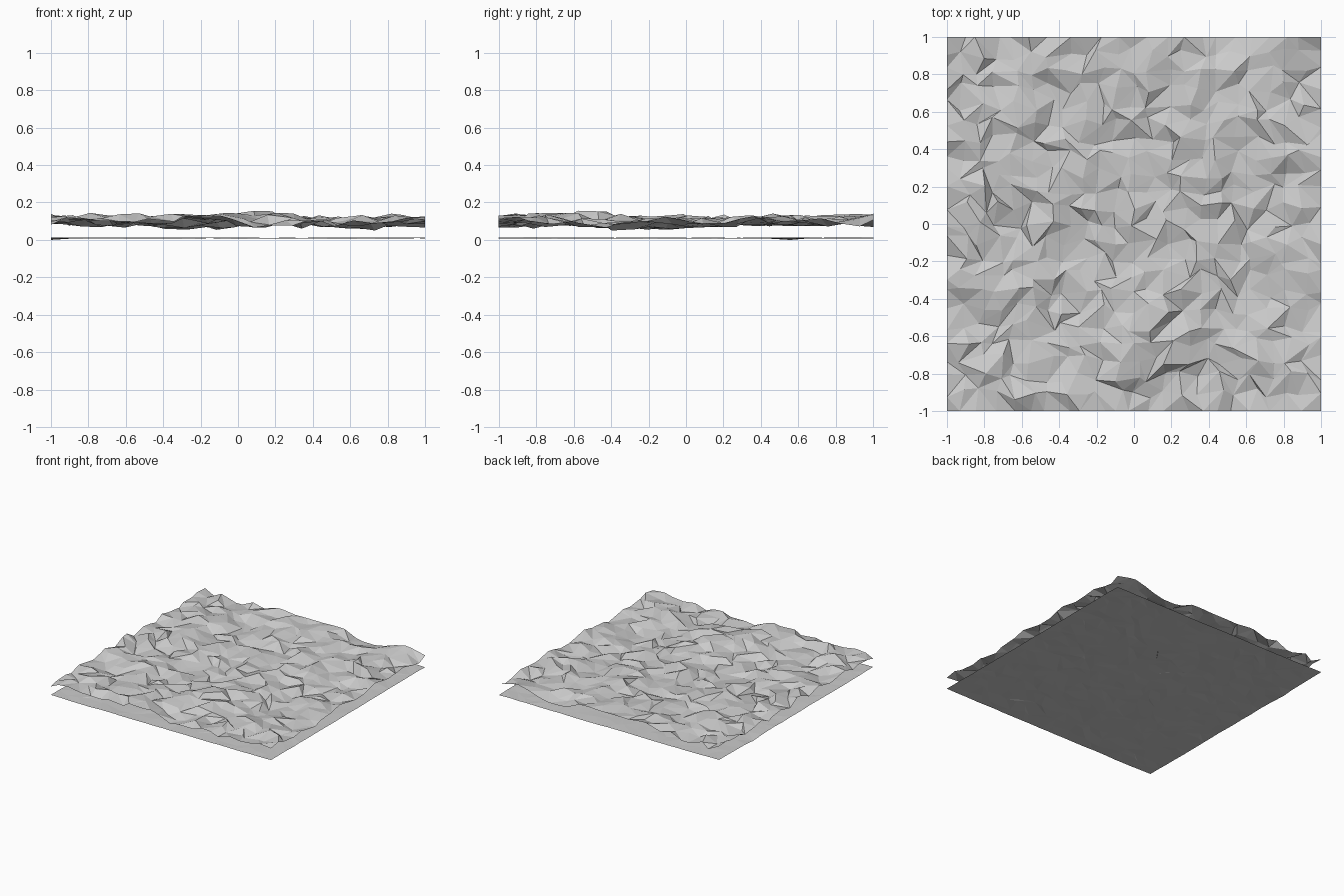
import bpy, bmesh, random
from mathutils import Vector, noise

if "Cube" in bpy.data.objects:
    bpy.data.objects.remove(bpy.data.objects["Cube"])

random.seed(7)


def rough_sheet(name, cells, base, swell, ripple, jitter, seed):
    """Open square sheet of irregular flat triangles with straight outer edges."""
    bm = bmesh.new()
    bmesh.ops.create_grid(bm, x_segments=cells, y_segments=cells, size=1)
    step = 2 / cells
    for v in bm.verts:
        x, y = v.co.x, v.co.y
        # shuffle points, keeping the border on the square outline
        if abs(x) < 0.999:
            v.co.x += random.uniform(-jitter, jitter) * step
        if abs(y) < 0.999:
            v.co.y += random.uniform(-jitter, jitter) * step
        # broad swell plus fine per-point roughness
        n = noise.noise(Vector((x * 2.3 + seed, y * 2.8, seed)))
        v.co.z = base + max(-1, min(1, n * 1.4)) * swell + random.uniform(-ripple, ripple)
    # random diagonal for each cell
    faces = list(bm.faces)
    random.shuffle(faces)
    half = len(faces) // 2
    bmesh.ops.triangulate(bm, faces=faces[:half], quad_method='FIXED')
    bmesh.ops.triangulate(bm, faces=faces[half:], quad_method='ALTERNATE')
    me = bpy.data.meshes.new(name)
    bm.to_mesh(me)
    bm.free()
    ob = bpy.data.objects.new(name, me)
    bpy.context.collection.objects.link(ob)
    return ob


# Craggy upper layer
rough_sheet("rough_surface", 22, 0.103, 0.030, 0.026, 0.36, 3.7)

# Nearly flat layer underneath
base = rough_sheet("base_sheet", 22, 0.010, 0.002, 0.002, 0.36, 9.1)
low = min(v.co.z for v in base.data.vertices)
for v in base.data.vertices:
    if v.co.z == low:
        v.co.z = 0.0
